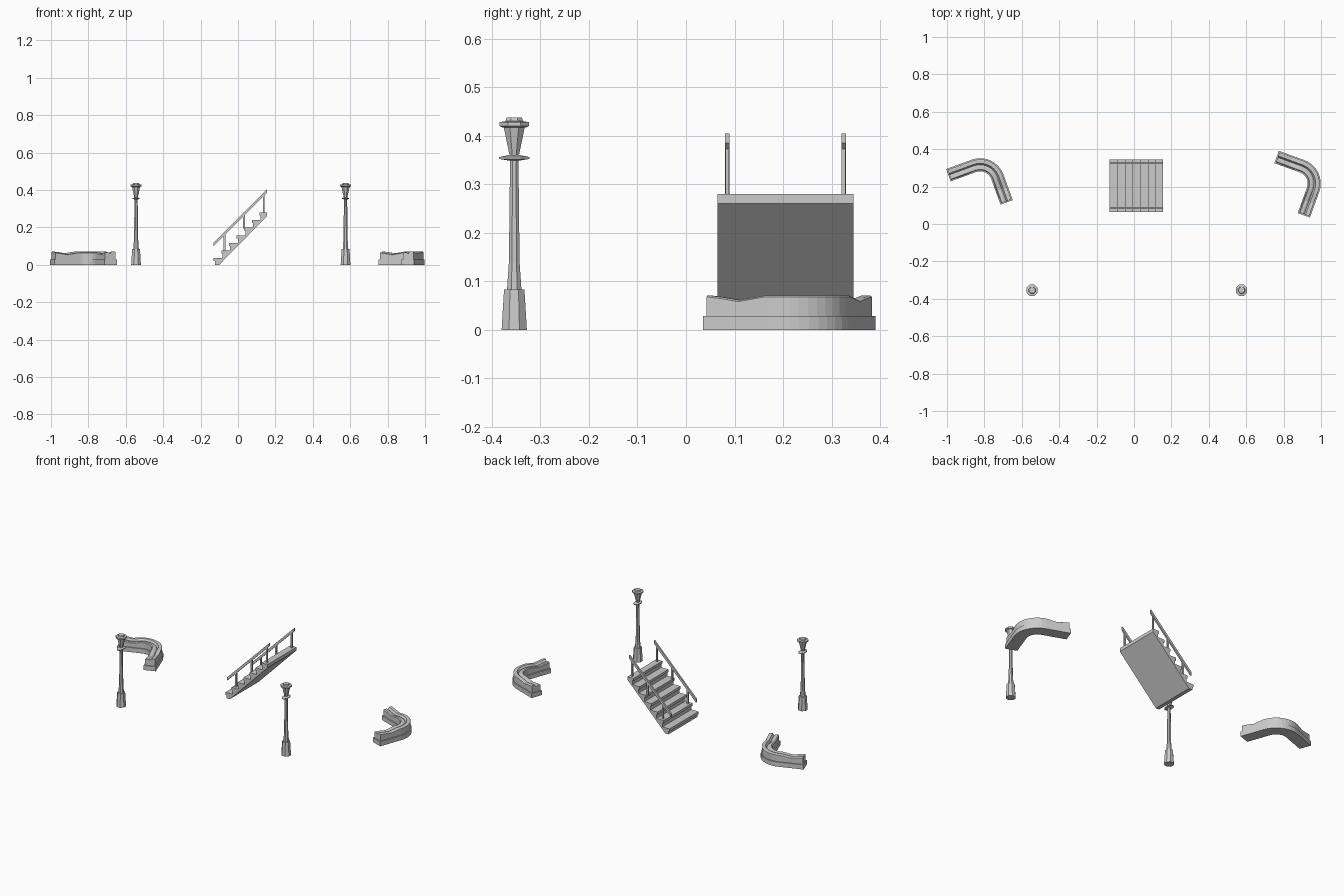
import bpy, bmesh
from math import pi, cos, sin, radians
from mathutils import Vector

if "Cube" in bpy.data.objects:
    bpy.data.objects.remove(bpy.data.objects["Cube"])


def make(name, verts, faces):
    me = bpy.data.meshes.new(name)
    bm = bmesh.new()
    vs = [bm.verts.new(v) for v in verts]
    for f in faces:
        bm.faces.new([vs[i] for i in f])
    bmesh.ops.recalc_face_normals(bm, faces=bm.faces)
    bm.to_mesh(me)
    bm.free()
    ob = bpy.data.objects.new(name, me)
    bpy.context.collection.objects.link(ob)
    return ob


def skin(name, rings):
    """Closed tube through equal-sized rings of points, capped at both ends."""
    n = len(rings[0])
    verts = [p for r in rings for p in r]
    faces = [(i * n + j, i * n + (j + 1) % n, (i + 1) * n + (j + 1) % n, (i + 1) * n + j)
             for i in range(len(rings) - 1) for j in range(n)]
    faces += [tuple(range(n)), tuple(range(len(verts) - n, len(verts)))]
    return make(name, verts, faces)


def extrude_y(name, profile, y0, y1):
    return skin(name, [[(x, y, z) for x, z in profile] for y in (y0, y1)])


def octagon(name, x, y, profile, sx=1.0):
    """Eight-sided turned part; radii are across the flats."""
    k = 1 / cos(pi / 8)
    return skin(name, [[(x + sx * r * k * cos(pi / 8 + i * pi / 4),
                         y + r * k * sin(pi / 8 + i * pi / 4), z) for i in range(8)]
                       for r, z in profile])


# street lamps
for side, x in (("left", -0.545), ("right", 0.575)):
    y = -0.354
    octagon(side + "_lamp_base", x, y, [(0.026, 0), (0.021, 0.083)])
    octagon(side + "_lamp_pole", x, y, [(0.015, 0.08), (0.011, 0.14), (0.0085, 0.362)])
    octagon(side + "_lamp_crossbar", x, y,
            [(0.012, 0.349), (0.031, 0.352), (0.031, 0.356), (0.012, 0.36)], 0.6)
    octagon(side + "_lamp_head", x, y, [(0.010, 0.361), (0.022, 0.419)])
    octagon(side + "_lamp_cap", x, y,
            [(0.024, 0.417), (0.030, 0.42), (0.030, 0.428), (0.018, 0.430), (0.016, 0.437)])

# stairs: stepped profile with nosings and a sloping underside
steps, x0, x1, nose = 7, -0.13, 0.155, 0.007
run, rise = (x1 - x0) / steps, 0.245 / (steps - 1)
profile = [(x1, 0.26), (-0.1, 0.0), (x0 + nose, 0.0)]
for i in range(steps):
    x, z = x0 + i * run, 0.035 + i * rise
    profile += [(x + nose, z - 0.016), (x, z - 0.016), (x, z)]
    if i < steps - 1:
        profile.append((x + run + nose, z))
profile.append((x1, 0.28))
extrude_y("stairs", profile, 0.065, 0.345)

# handrails and posts
for side, y in (("front", 0.085), ("back", 0.325)):
    extrude_y(side + "_handrail", [(x0, 0.10), (x1, 0.385), (x1, 0.405), (x0, 0.12)],
              y - 0.005, y + 0.005)
    for n, x in enumerate((-0.072, 0.033, 0.138)):
        step = int((x - x0) / run)
        foot, top = 0.03 + step * rise, 0.11 + (x - x0)
        extrude_y(f"{side}_rail_post_{n + 1}",
                  [(x - 0.005, foot), (x + 0.005, foot), (x + 0.005, top), (x - 0.005, top)],
                  y - 0.004, y + 0.004)


# curved benches: L-shaped sweep with a rounded corner
def bench_path(corner, angle, leg, radius):
    d1 = Vector((cos(angle), sin(angle)))
    d2 = Vector((d1.y, -d1.x))
    centre = corner - d1 * radius + d2 * radius
    straight = leg - radius
    out = []
    for t in (0, 0.035, 0.07, 0.1, 0.125):
        if t < straight:
            out.append((corner - d1 * (leg - t), -d2, t))
    for i in range(11):
        a = i / 10 * pi / 2
        nrm = -d2 * cos(a) + d1 * sin(a)
        out.append((centre + nrm * radius, nrm, 1))
    for t in (0.125, 0.1, 0.07, 0.035, 0):
        if t < straight:
            out.append((corner + d2 * (leg - t), d1, t))
    return out


def dip(t):
    return 0.010 * max(0.0, 1 - abs(t - 0.07) / 0.06)


for side, corner, deg in (("left", Vector((-0.764, 0.344)), 20),
                          ("right", Vector((0.991, 0.275)), -20)):
    rings = []
    for p, n, t in bench_path(corner, radians(deg), 0.243, 0.098):
        rings.append([(p.x + n.x * o, p.y + n.y * o, z) for o, z in
                      ((-0.035, 0), (0.035, 0), (0.035, 0.028), (-0.035, 0.028))])
    skin(side + "_bench_base", rings)
    rings = []
    for p, n, t in bench_path(corner, radians(deg), 0.237, 0.098):
        h = 0.071 - dip(t)
        rings.append([(p.x + n.x * o, p.y + n.y * o, z) for o, z in
                      ((-0.029, 0.027), (0.029, 0.027), (0.029, h - 0.003), (0.024, h),
                       (0.008, h), (0.0, h - 0.012), (-0.008, h - 0.006),
                       (-0.024, h - 0.004), (-0.029, h - 0.008))])
    ob = skin(side + "_bench_top", rings)
